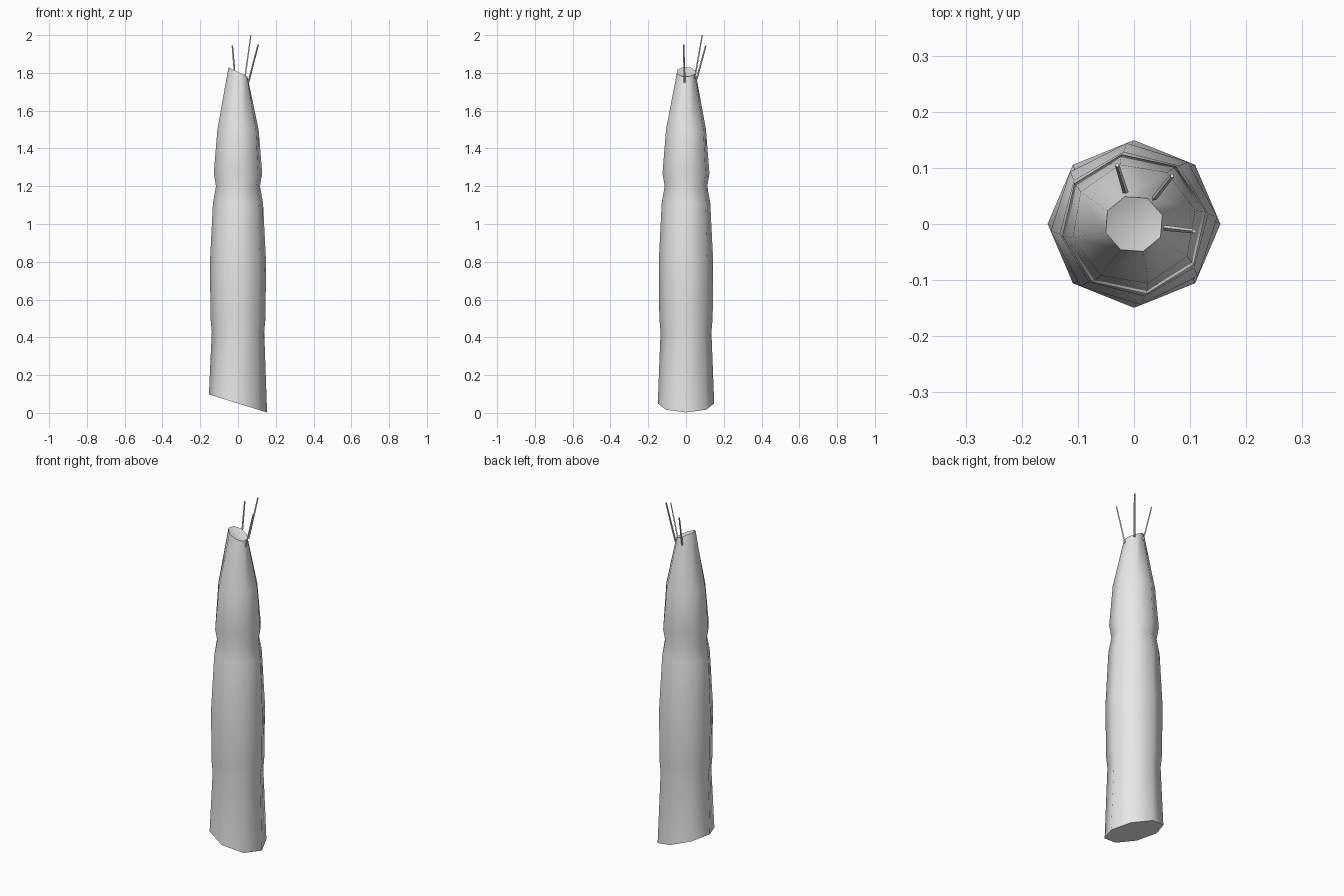
import bpy, bmesh, math
from mathutils import Vector

if "Cube" in bpy.data.objects:
    bpy.data.objects.remove(bpy.data.objects["Cube"])

grey = bpy.data.materials.new("light grey")
grey.diffuse_color = (0.8, 0.8, 0.8, 1)
grey.use_nodes = True
grey.node_tree.nodes["Principled BSDF"].inputs["Base Color"].default_value = grey.diffuse_color
SIDES = 8


def finish(name, bm):
    bmesh.ops.recalc_face_normals(bm, faces=bm.faces)
    mesh = bpy.data.meshes.new(name)
    bm.to_mesh(mesh)
    bm.free()
    mesh.materials.append(grey)
    obj = bpy.data.objects.new(name, mesh)
    bpy.context.collection.objects.link(obj)
    return obj


# Segmented stalk: height, radius, twist in degrees, slope along x
rings = [
    (0.05, 0.154, 0, -0.31),
    (0.43, 0.139, 3, 0),
    (0.50, 0.146, 4, 0),
    (0.80, 0.149, 5, 0),
    (1.11, 0.134, 8, 0),
    (1.20, 0.118, 9, 0),
    (1.27, 0.130, 10, 0),
    (1.50, 0.112, 13, 0),
    (1.805, 0.053, 18, -0.5),
]
bm = bmesh.new()
loops = []
for z, r, twist, slope in rings:
    loop = []
    for i in range(SIDES):
        a = math.radians(twist) + math.tau * i / SIDES
        x, y = r * math.cos(a), r * 0.97 * math.sin(a)
        loop.append(bm.verts.new((x, y, z + slope * x)))
    loops.append(loop)
for low, high in zip(loops, loops[1:]):
    for i in range(SIDES):
        j = (i + 1) % SIDES
        bm.faces.new((low[i], low[j], high[j], high[i])).smooth = True

# Slanted cut base and shallow dished tip
bm.faces.new(loops[0][::-1])
centre = bm.verts.new((0, 0, 1.79))
for i in range(SIDES):
    bm.faces.new((loops[-1][i], loops[-1][(i + 1) % SIDES], centre)).smooth = True
for loop in (loops[0], loops[-1]):
    for i in range(SIDES):
        bm.edges.get((loop[i], loop[(i + 1) % SIDES])).smooth = False
finish("stalk", bm)

# Thin bristles around the tip
bristles = {
    "bristle_back": ((-0.015, 0.056, 1.765), (-0.030, 0.105, 1.945)),
    "bristle_corner": ((0.036, 0.046, 1.77), (0.068, 0.086, 1.999)),
    "bristle_right": ((0.055, -0.007, 1.75), (0.107, -0.013, 1.95)),
}
for name, (start, end) in bristles.items():
    start, end = Vector(start), Vector(end)
    axis = end - start
    bm = bmesh.new()
    bmesh.ops.create_cone(bm, cap_ends=True, segments=4, radius1=0.005,
                          radius2=0.004, depth=axis.length)
    obj = finish(name, bm)
    obj.location = (start + end) / 2
    obj.rotation_euler = axis.to_track_quat('Z', 'Y').to_euler()
